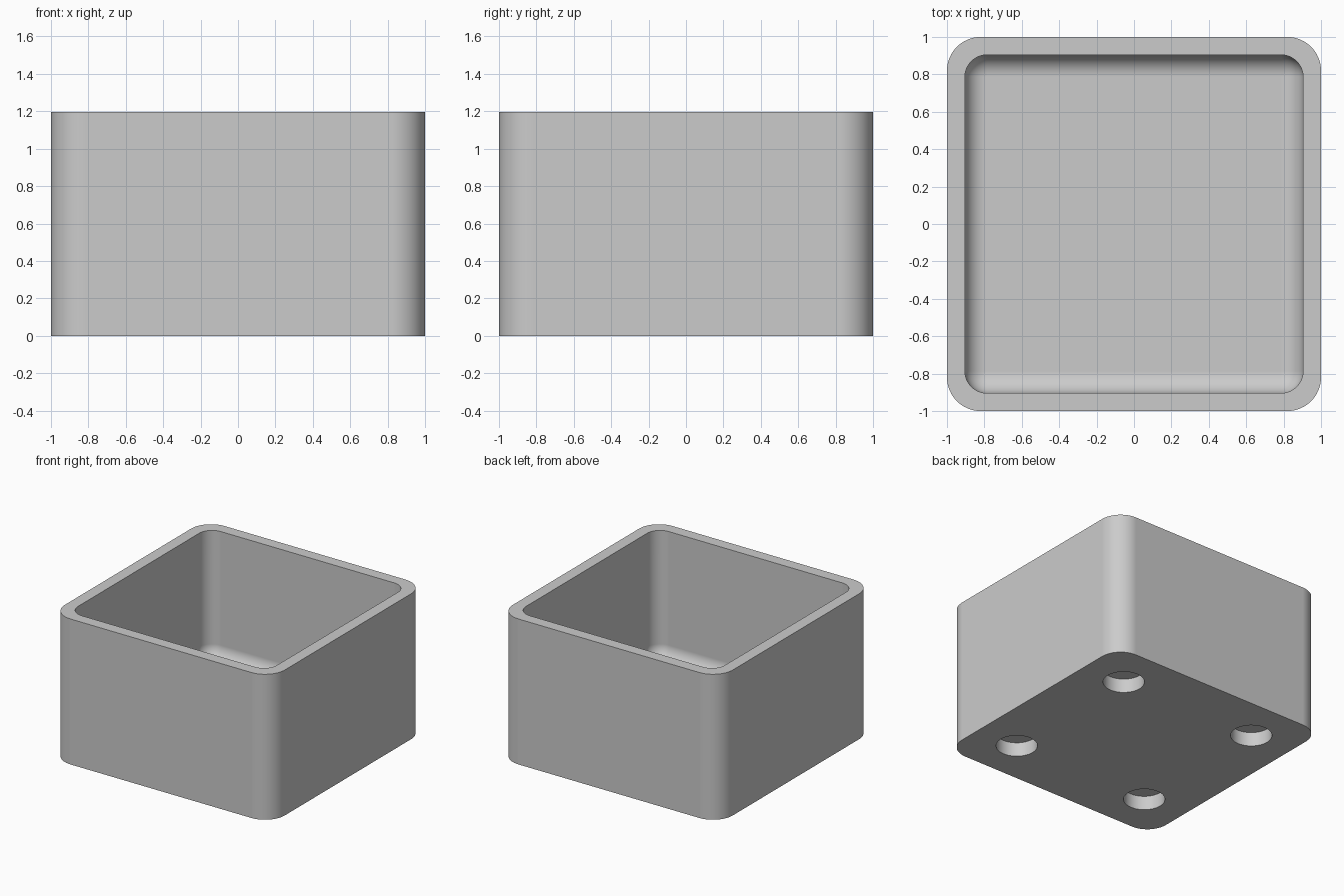
import bpy, bmesh
from math import sin, cos, pi, radians

cube = bpy.data.objects.get("Cube")
if cube:
    bpy.data.objects.remove(cube, do_unlink=True)

HEIGHT = 1.195
OUTER_RADIUS = 0.18
INNER_HALF = 0.904
FILLET = 0.117
FLOOR = 0.145
HOLE_POS, HOLE_RADIUS, HOLE_DEPTH = 0.627, 0.156, 0.116
STEPS = 12

grey = bpy.data.materials.new("light grey")
grey.use_nodes = True
grey.diffuse_color = (0.6, 0.6, 0.6, 1)
grey.node_tree.nodes["Principled BSDF"].inputs["Base Color"].default_value = (0.6, 0.6, 0.6, 1)


def rounded_ring(bm, half, radius, z):
    """Rounded square outline, counter-clockwise from above."""
    ring = []
    for corner, (sx, sy) in enumerate([(1, 1), (-1, 1), (-1, -1), (1, -1)]):
        for i in range(STEPS + 1):
            a = (corner + i / STEPS) * pi / 2
            ring.append(bm.verts.new((sx * (half - radius) + radius * cos(a),
                                      sy * (half - radius) + radius * sin(a), z)))
    return ring


def make_object(bm, name):
    bmesh.ops.recalc_face_normals(bm, faces=bm.faces)
    mesh = bpy.data.meshes.new(name)
    bm.to_mesh(mesh)
    bm.free()
    obj = bpy.data.objects.new(name, mesh)
    bpy.context.collection.objects.link(obj)
    mesh.materials.append(grey)
    return obj


# Box: outer wall, flat rim, inner wall and filleted floor as one lofted skin
bm = bmesh.new()
rings = [rounded_ring(bm, 1, OUTER_RADIUS, 0),
         rounded_ring(bm, 1, OUTER_RADIUS, HEIGHT),
         rounded_ring(bm, INNER_HALF, FILLET, HEIGHT)]
for i in range(STEPS + 1):
    t = i / STEPS * pi / 2
    inset = FILLET * (1 - cos(t))
    rings.append(rounded_ring(bm, INNER_HALF - inset, FILLET * cos(t),
                              FLOOR + FILLET * (1 - sin(t))))
for low, high in zip(rings, rings[1:]):
    for i in range(len(low)):
        j = (i + 1) % len(low)
        bm.faces.new((low[i], low[j], high[j], high[i]))
bm.faces.new(rings[0][::-1])
bm.faces.new(rings[-1])
bmesh.ops.remove_doubles(bm, verts=bm.verts, dist=1e-5)
box = make_object(bm, "open_box")

# Four blind round holes in the underside
bm = bmesh.new()
for sx in (-1, 1):
    for sy in (-1, 1):
        made = bmesh.ops.create_cone(bm, cap_ends=True, segments=48, radius1=HOLE_RADIUS,
                                     radius2=HOLE_RADIUS, depth=2 * HOLE_DEPTH)
        bmesh.ops.translate(bm, verts=made["verts"], vec=(sx * HOLE_POS, sy * HOLE_POS, 0))
cutter = make_object(bm, "hole_cutter")
cutter.hide_render = True

cut = box.modifiers.new("holes", "BOOLEAN")
cut.operation = "DIFFERENCE"
cut.solver = "EXACT"
cut.object = cutter

bpy.ops.object.select_all(action="DESELECT")
box.select_set(True)
bpy.context.view_layer.objects.active = box
bpy.ops.object.modifier_apply(modifier=cut.name)
bpy.data.objects.remove(cutter, do_unlink=True)

# Smooth rounded corners with crisp rim and hole edges
bpy.ops.object.shade_smooth_by_angle(angle=radians(30))
normals = box.modifiers.new("flat_panels", "WEIGHTED_NORMAL")
normals.keep_sharp = True
